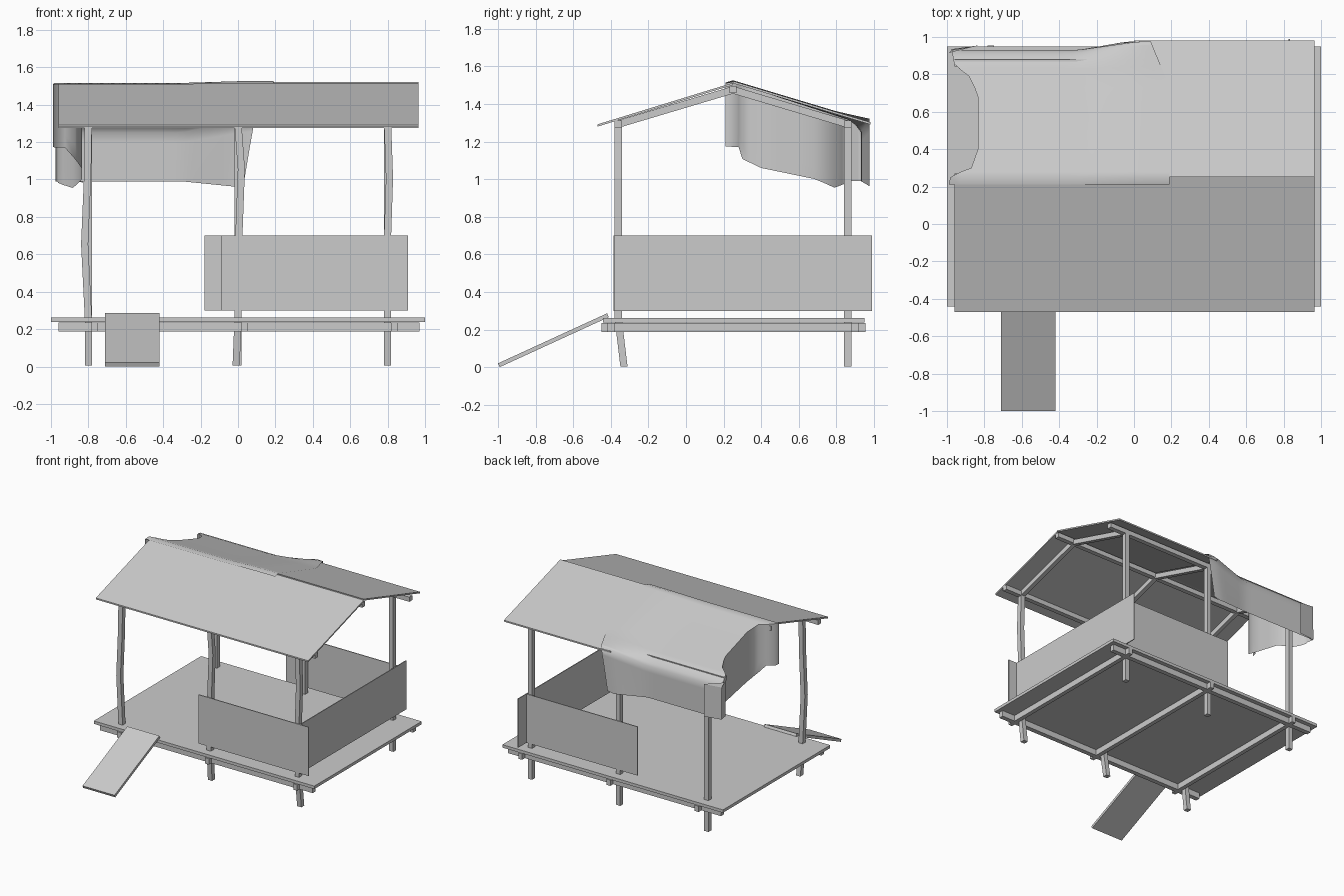
import bpy
from mathutils import Vector

if "Cube" in bpy.data.objects:
    bpy.data.objects.remove(bpy.data.objects["Cube"])

def mesh(name, verts, faces):
    me = bpy.data.meshes.new(name)
    me.from_pydata([tuple(v) for v in verts], [], faces)
    me.update()
    ob = bpy.data.objects.new(name, me)
    bpy.context.collection.objects.link(ob)
    return ob

def sweep(name, pts, u, v):
    """Four-sided bar through pts; u and v are the half-size vectors of its section."""
    u, v = Vector(u), Vector(v)
    verts = [Vector(p) + a * u + b * v for p in pts
             for a, b in ((-1, -1), (1, -1), (1, 1), (-1, 1))]
    n = len(pts)
    faces = [(4*i + k, 4*i + (k+1) % 4, 4*i + 4 + (k+1) % 4, 4*i + 4 + k)
             for i in range(n - 1) for k in range(4)]
    faces += [(3, 2, 1, 0), tuple(range(4*n - 4, 4*n))]
    return mesh(name, verts, faces)

def box(name, x0, x1, y0, y1, z0, z1):
    y, z = (y0 + y1) / 2, (z0 + z1) / 2
    return sweep(name, [(x0, y, z), (x1, y, z)], (0, (y1-y0)/2, 0), (0, 0, (z1-z0)/2))

def lerp(table, t):
    """Piecewise linear lookup in rows of (t, a, b...)."""
    if t <= table[0][0]:
        return table[0][1]
    for p, q in zip(table, table[1:]):
        if t <= q[0]:
            return p[1] + (q[1] - p[1]) * (t - p[0]) / (q[0] - p[0])
    return table[-1][1]

FRONT, BACK, RIDGE = -0.36, 0.86, 0.25
H = 0.019

# posts: crooked at the front, straight at the back
bends = {"left": (-0.80, [(0, 0), (0.25, 0), (0.65, -0.02), (1.0, -0.005), (1.29, 0)]),
         "middle": (0.0, [(0, -0.01), (0.25, 0), (0.7, 0.005), (1.05, 0.018), (1.29, 0)]),
         "right": (0.80, [(0, 0), (0.25, 0), (0.7, 0.0), (1.0, 0.01), (1.29, 0)])}
for side, (x, bend) in bends.items():
    pts = [(x + d, FRONT + (0.03 if z == 0 else 0), z + 0.005) for z, d in bend]
    sweep("front_post_" + side, pts, (H, 0, 0), (0, H, 0))
    sweep("back_post_" + side, [(x, BACK, 0.005), (x, BACK, 1.29)], (H, 0, 0), (0, H, 0))
    # floor joist and rafters beside each post row
    box("joist_" + side, x + 0.018, x + 0.052, -0.45, 0.955, 0.188, 0.236)
    for tag, y in (("front", FRONT), ("back", BACK)):
        sweep(f"{tag}_rafter_{side}", [(x, y, 1.293), (x, RIDGE, 1.475)],
              (0.017, 0, 0), (0, 0, 0.02))

# floor beams and deck
box("front_floor_beam", -0.96, 0.97, -0.418, -0.38, 0.188, 0.236)
box("back_floor_beam", -0.96, 0.97, 0.88, 0.918, 0.188, 0.236)
box("deck", -1.0, 1.0, -0.42, 0.92, 0.238, 0.262)
box("front_deck_trim", -1.0, 1.0, -0.44, -0.42, 0.238, 0.262)
box("back_deck_trim", -1.0, 1.0, 0.92, 0.95, 0.238, 0.262)

# roof purlins
for tag, y, z in (("front", FRONT, 1.293), ("ridge", RIDGE, 1.478), ("back", BACK, 1.293)):
    box(tag + "_purlin", -0.96, 0.965, y - H, y + H, z - H, z + H)

# roof sheets
def sheet(name, x0, x1, y, z, top):
    sweep(name, [((x0+x1)/2, y, z), ((x0+x1)/2, RIDGE, top)],
          ((x1-x0)/2, 0, 0), (0, 0, 0.006))
sheet("front_roof", -0.96, 0.965, -0.47, 1.286, 1.507)
sheet("back_roof", 0.0, 0.965, 0.98, 1.297, 1.516)

# side walls
box("front_wall", -0.09, 0.91, -0.386, -0.379, 0.30, 0.70)
box("back_wall", -0.18, 0.825, 0.88, 0.887, 0.30, 0.70)
box("right_wall", 0.826, 0.833, -0.382, 0.99, 0.30, 0.70)

# ramp
sweep("ramp", [(-0.565, -0.995, 0.011), (-0.565, -0.415, 0.277)],
      (0.145, 0, 0), (-0.0, -0.0046, 0.01))

# tarp: slope, back skirt and left drape as one cloth grid
edge = [(0.21, -0.99), (0.26, -0.98), (0.30, -0.87), (0.40, -0.835), (0.68, -0.835),
        (0.78, -0.87), (0.85, -0.96), (0.93, -0.975)]
hem = [(0.21, 1.175), (0.28, 1.17), (0.295, 1.11), (0.40, 1.06), (0.69, 1.0),
       (0.79, 0.955), (0.88, 0.99), (0.93, 0.99)]
right = [(0.21, 0.19), (0.75, 0.19), (0.93, 0.09)]
skirt = [(-1.0, 0.99), (-0.3, 0.99), (0.0, 0.96), (0.09, 1.0)]
lift = [(-0.3, 0.0), (0.02, 1.0)]
top = [(0.21, 1.508), (0.25, 1.516), (0.5, 1.433), (0.86, 1.318), (0.90, 1.29), (0.93, 1.25)]
rows = [0.21, 0.25, 0.28, 0.30, 0.34, 0.40, 0.48, 0.58, 0.68, 0.73, 0.79, 0.83, 0.86,
        0.88, 0.90, 0.915, 0.93]
NX, ND, NS = 20, 5, 5

def cloth(y, s, drop=0.0):
    x = lerp(right, y) + (lerp(edge, y) - lerp(right, y)) * s
    k = lerp(lift, x)
    z = lerp(top, y)
    z += k * max(0.0, 1.526 - 0.30 * abs(y - RIDGE) - z)
    yy = y + 0.045 * k * max(0, (y - 0.8) / 0.13)
    x -= 0.06 * k * drop
    return Vector((x, yy, z + (lerp(skirt, x) - z) * drop))

grid = []
for y in rows:
    row = [cloth(y, i / NX) for i in range(NX + 1)]
    e = row[-1]
    row += [Vector((e.x, e.y, e.z + (lerp(hem, y) - e.z) * j / ND)) for j in range(1, ND + 1)]
    grid.append(row)
W = NX + 1 + ND
verts = [v for r in grid for v in r]
faces = [(j*W + i, j*W + i + 1, (j+1)*W + i + 1, (j+1)*W + i)
         for j in range(len(rows) - 1) for i in range(W - 1)]
base = len(verts)
for j in range(NS + 1):
    verts += [cloth(0.93, i / NX, j / NS) for i in range(NX + 1)]
faces += [(base + j*(NX+1) + i, base + j*(NX+1) + i + 1,
           base + (j+1)*(NX+1) + i + 1, base + (j+1)*(NX+1) + i)
          for j in range(NS) for i in range(NX)]
tarp = mesh("tarp", verts, faces)
weld = tarp.modifiers.new("weld", 'WELD')
weld.merge_threshold = 0.0005
bpy.context.view_layer.objects.active = tarp
tarp.select_set(True)
bpy.ops.object.shade_smooth_by_angle(angle=0.9)

# small folded flap at the back left corner
mesh("tarp_corner_flap", [(-0.975, 0.93, 1.25), (-0.99, 0.915, 1.29), (-0.83, 0.955, 1.25),
                          (-0.83, 0.955, 0.985), (-0.975, 0.935, 0.99)], [(0, 1, 2), (0, 2, 3, 4)])
